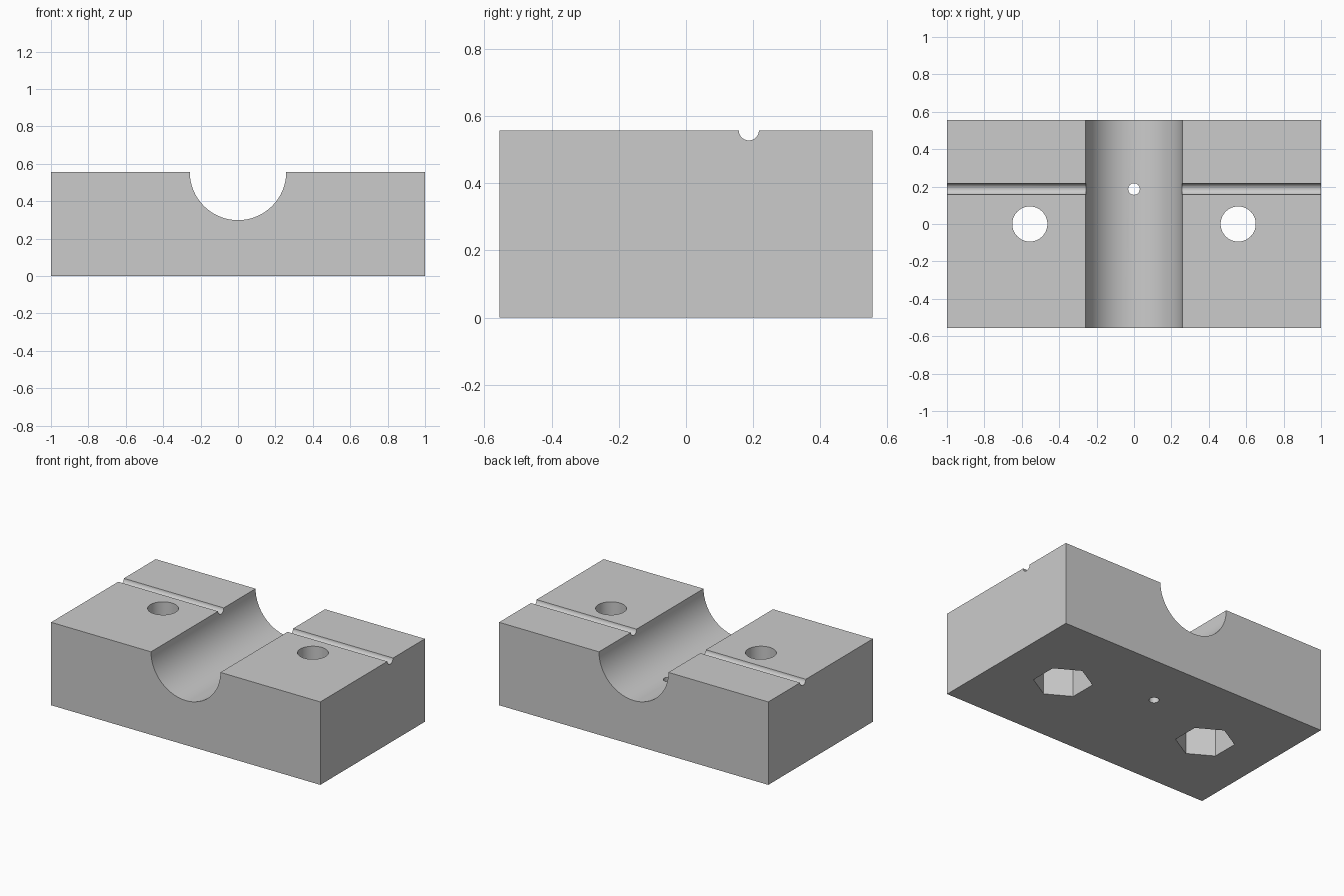
import bpy
import math

cube = bpy.data.objects.get("Cube")
if cube:
    bpy.data.objects.remove(cube, do_unlink=True)

WIDTH, DEPTH, HEIGHT = 2.0, 1.11, 0.557
GROOVE_Y = 0.187
BOLT_X = 0.557

grey = bpy.data.materials.new("plain_grey")
grey.use_nodes = True
grey.diffuse_color = (0.6, 0.6, 0.6, 1)
grey.node_tree.nodes["Principled BSDF"].inputs["Base Color"].default_value = (0.6, 0.6, 0.6, 1)


def cutter(name, radius, length, location, sides=32, rotation=(0, 0, 0)):
    bpy.ops.mesh.primitive_cylinder_add(vertices=sides, radius=radius, depth=length,
                                        location=location, rotation=rotation)
    obj = bpy.context.object
    obj.name = name
    obj.hide_render = True
    return obj


# Solid block
bpy.ops.mesh.primitive_cube_add(size=1, location=(0, 0, HEIGHT / 2))
block = bpy.context.object
block.name = "clamp_block"
block.scale = (WIDTH, DEPTH, HEIGHT)
bpy.ops.object.transform_apply(location=True, rotation=False, scale=True)
block.data.materials.append(grey)

# Half-round channel, cross groove and small centre hole
quarter = math.pi / 2
cutters = [
    cutter("channel_cutter", 0.258, 2, (0, 0, HEIGHT), 64, (quarter, 0, 0)),
    cutter("groove_cutter", 0.03, 3, (0, GROOVE_Y, HEIGHT), 24, (0, quarter, 0)),
    cutter("centre_hole_cutter", 0.031, 2, (0, GROOVE_Y, 0), 24),
]

# Bolt holes with hexagonal nut pockets underneath
POCKET = 0.23
for side, x in (("left", BOLT_X), ("right", -BOLT_X)):
    cutters.append(cutter(side + "_bolt_cutter", 0.094, 3, (x, 0, 0), 40))
    cutters.append(cutter(side + "_nut_cutter", 0.18, 2 * POCKET, (x, 0, 0), 6))

# Cut everything out of the block
bpy.ops.object.select_all(action="DESELECT")
bpy.context.view_layer.objects.active = block
block.select_set(True)
for tool in cutters:
    cut = block.modifiers.new(tool.name, "BOOLEAN")
    cut.operation = "DIFFERENCE"
    cut.solver = "EXACT"
    cut.object = tool
    bpy.ops.object.modifier_apply(modifier=cut.name)
for tool in cutters:
    bpy.data.objects.remove(tool, do_unlink=True)

# Smooth bores, crisp edges
bpy.ops.object.shade_smooth_by_angle(angle=math.radians(30))
